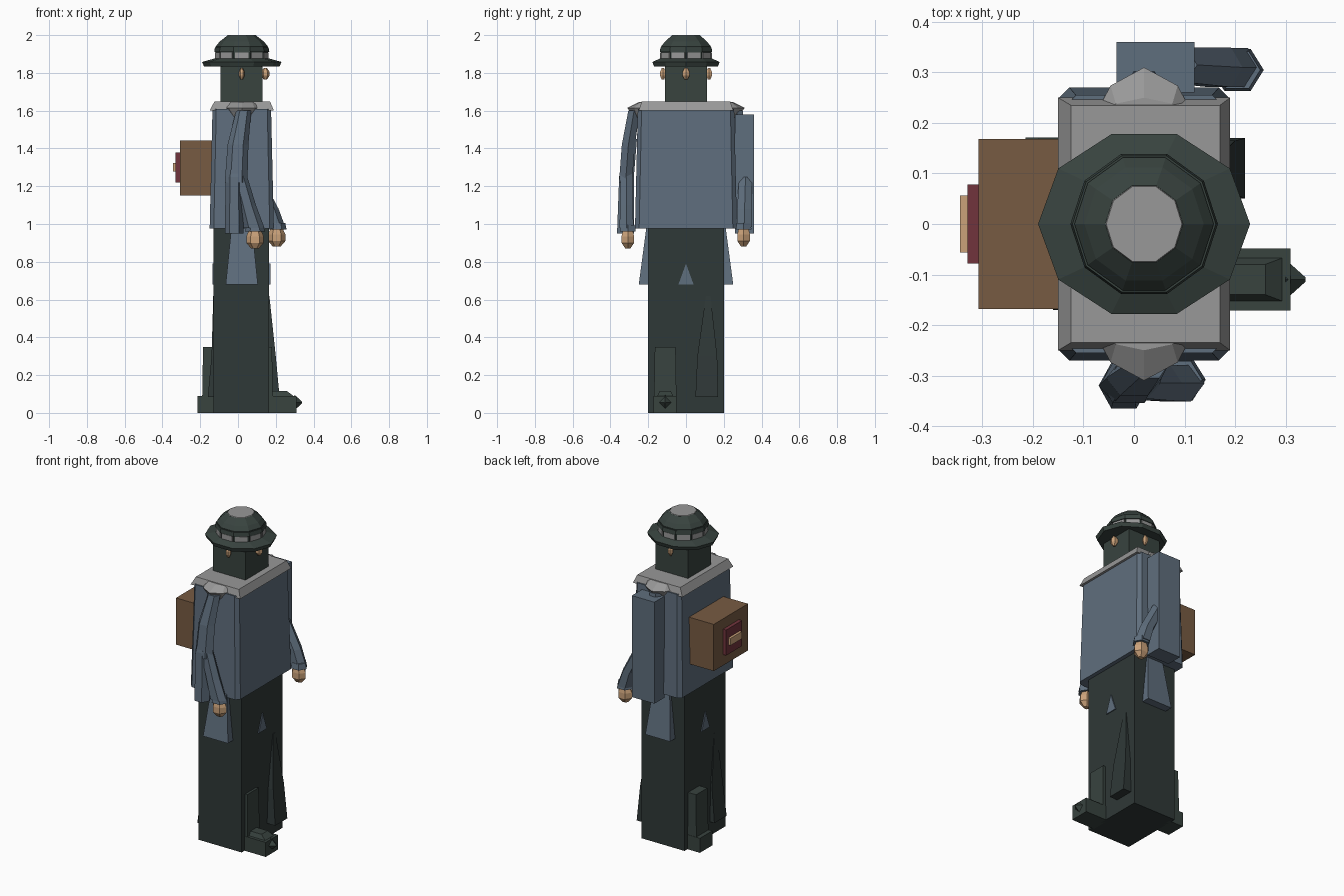
import bpy, bmesh, math
from mathutils import Vector

cube = bpy.data.objects.get("Cube")
if cube:
    bpy.data.objects.remove(cube)


def material(name, code):
    def linear(c):
        c /= 255
        return c / 12.92 if c < 0.04 else ((c + 0.055) / 1.055) ** 2.4
    rgb = [linear(c) for c in bytes.fromhex(code)] + [1]
    mat = bpy.data.materials.new(name)
    mat.use_nodes = True
    mat.diffuse_color = rgb
    mat.node_tree.nodes["Principled BSDF"].inputs["Base Color"].default_value = rgb
    return mat


DARK = material("charcoal green", "38433f")
BLACK = material("near black cloth", "2f3837")
BLUE = material("slate blue cloth", "5f6e7d")
GREY = material("pale grey", "989898")
SKIN = material("tan skin", "cba27a")
BROWN = material("brown leather", "775b42")
RED = material("dark red", "71343c")


def loft(name, rings, mat):
    """Skin a list of equal-length point rings and cap both ends."""
    bm = bmesh.new()
    loops = [[bm.verts.new(p) for p in ring] for ring in rings]
    n = len(loops[0])
    for a, b in zip(loops, loops[1:]):
        for i in range(n):
            j = (i + 1) % n
            bm.faces.new((a[i], a[j], b[j], b[i]))
    bm.faces.new(loops[0][::-1])
    bm.faces.new(loops[-1])
    bmesh.ops.recalc_face_normals(bm, faces=bm.faces)
    mesh = bpy.data.meshes.new(name)
    bm.to_mesh(mesh)
    bm.free()
    mesh.materials.append(mat)
    obj = bpy.data.objects.new(name, mesh)
    bpy.context.collection.objects.link(obj)
    return obj


def rect(x0, x1, y0, y1, z, cut=0):
    """Rectangle at height z, with optional cut corners."""
    if not cut:
        return [(x0, y0, z), (x1, y0, z), (x1, y1, z), (x0, y1, z)]
    return [(x0 + cut, y0, z), (x1 - cut, y0, z), (x1, y0 + cut, z), (x1, y1 - cut, z),
            (x1 - cut, y1, z), (x0 + cut, y1, z), (x0, y1 - cut, z), (x0, y0 + cut, z)]


def box(name, x0, x1, y0, y1, z0, z1, mat):
    return loft(name, [rect(x0, x1, y0, y1, z0), rect(x0, x1, y0, y1, z1)], mat)


def oval(cx, cy, rx, ry, z, n=10):
    return [(cx + rx * math.cos(i * math.tau / n), cy + ry * math.sin(i * math.tau / n), z)
            for i in range(n)]


def stack(name, cx, cy, profile, mat, n=10):
    """Oval rings given as (x radius, y radius, height)."""
    return loft(name, [oval(cx, cy, rx, ry, z, n) for rx, ry, z in profile], mat)


def sleeve(name, path, mat, n=6):
    """Faceted tube from (x, y, z, x radius, y radius) stations."""
    return loft(name, [oval(x, y, rx, ry, z, n) for x, y, z, rx, ry in path], mat)


MID = 0.02  # centre line of the body in x

# Trousers and coat
box("trousers", -0.13, 0.165, -0.2, 0.2, 0, 0.975, BLACK)
loft("coat_body", [rect(-0.15, 0.19, -0.27, 0.27, 0.975, 0.022),
                   rect(-0.135, 0.175, -0.255, 0.255, 1.61, 0.02)], BLUE)

# Coat tails at both sides, and split points front and back
for side, label in ((-1, "right"), (1, "left")):
    loft(label + "_coat_tail", [rect(-0.065, 0.105, side * 0.15, side * 0.25, 0.68),
                                rect(-0.035, 0.075, side * 0.15, side * 0.21, 0.98)], BLUE)
for x, label in ((0.167, "front"), (-0.132, "back")):
    loft(label + "_coat_point", [[(x + d, -0.04, 0.68), (x + d, 0.04, 0.68), (x + d, 0, 0.79)]
                                 for d in (-0.004, 0.004)], BLUE)

# Legs and shoes: one strides forward, the other trails
for s, label, reach, leg, slope in ((1, "front", 0.31, 0.185, 0.22), (-1, "back", -0.215, -0.19, -0.16)):
    y = -0.11 * s
    face = 0.15 if s > 0 else -0.115
    loft(label + "_shin", [rect(face, leg, y - 0.06, y + 0.06, 0.05),
                           rect(face, leg - 0.005 * s, y - 0.055, y + 0.055, 0.35)], DARK)
    loft(label + "_trouser_fold", [rect(face, slope, -y - 0.06, -y + 0.06, 0.085),
                                   rect(face, slope - 0.02 * s, -y - 0.05, -y + 0.055, 0.3),
                                   rect(face, face + 0.016 * s, -y - 0.005, -y + 0.02, 0.62)], BLACK)
    box(label + "_shoe", face, reach, y - 0.061, y + 0.061, 0, 0.09, DARK)
loft("shoe_upper", [rect(0.15, 0.3, -0.155, -0.065, 0.085), rect(0.15, 0.26, -0.14, -0.08, 0.115)], DARK)
loft("shoe_toe", [[(x, -0.11 + a * r, 0.055 + b * r) for a, b in ((1, 0), (0, 1), (-1, 0), (0, -1))]
                  for x, r in ((0.3, 0.04), (0.34, 0.004))], DARK)

# Collar with a pointed ruff over each shoulder
loft("collar", [rect(-0.15, 0.19, -0.25, 0.25, 1.6),
                rect(-0.125, 0.17, -0.235, 0.235, 1.648)], GREY)
for side, label in ((-1, "right"), (1, "left")):
    def frill(w, tip, z):
        return [(MID - w, side * 0.22, z), (MID - w * 0.7, side * (0.22 + tip * 0.6), z),
                (MID, side * (0.22 + tip), z), (MID + w * 0.7, side * (0.22 + tip * 0.6), z),
                (MID + w, side * 0.22, z)]
    loft(label + "_ruff", [frill(0.05, 0.05, 1.555), frill(0.095, 0.09, 1.615),
                           frill(0.08, 0.03, 1.645)], GREY)

# Right arm, hanging
sleeve("right_upper_arm", [(-0.01, -0.32, 1.22, 0.06, 0.04), (0.0, -0.305, 1.42, 0.055, 0.04),
                           (0.03, -0.275, 1.6, 0.04, 0.035)], BLUE)
sleeve("right_sleeve_drape", [(-0.02, -0.32, 0.95, 0.05, 0.052), (-0.02, -0.315, 1.25, 0.045, 0.045),
                              (0.0, -0.29, 1.45, 0.04, 0.035)], BLUE)
sleeve("right_forearm", [(0.085, -0.315, 0.98, 0.055, 0.042), (0.05, -0.315, 1.1, 0.045, 0.04),
                         (0.0, -0.315, 1.28, 0.04, 0.035)], BLUE)

# Left arm, with a squared sleeve and a forearm reaching forward
box("left_sleeve", -0.035, 0.12, 0.26, 0.36, 0.95, 1.58, BLUE)
sleeve("left_shoulder", [(0.02, 0.3, 1.2, 0.05, 0.045), (0.02, 0.27, 1.6, 0.04, 0.035)], BLUE)
sleeve("left_forearm", [(0.2, 0.31, 0.985, 0.05, 0.045), (0.17, 0.31, 1.08, 0.045, 0.045),
                        (0.08, 0.315, 1.25, 0.045, 0.04)], BLUE)

# Cuffs and hands
for label, x, y, z in (("right", 0.09, -0.308, 0.915), ("left", 0.205, 0.305, 0.925)):
    stack(label + "_cuff", x, y, [(0.052, 0.048, z + 0.045), (0.045, 0.042, z + 0.08)], BLUE, 6)
    stack(label + "_hand", x, y, [(0.02, 0.015, z - 0.045), (0.046, 0.038, z - 0.015),
                                  (0.046, 0.038, z + 0.02), (0.03, 0.03, z + 0.055)], SKIN, 6)

# Head with ears and nose
box("head", -0.092, 0.13, -0.112, 0.112, 1.63, 1.85, DARK)
for label, x, y, rx, ry in (("right_ear", MID, -0.122, 0.015, 0.018), ("left_ear", MID, 0.122, 0.015, 0.018),
                            ("nose", 0.145, 0, 0.022, 0.022)):
    stack(label, x, y, [(rx * 0.4, ry * 0.4, 1.765), (rx, ry, 1.785),
                        (rx, ry, 1.805), (rx * 0.4, ry * 0.4, 1.825)], SKIN, 6)

# Hat: brim, crown, pale band and pale top
stack("hat_brim", MID, 0, [(0.2, 0.178, 1.834), (0.21, 0.187, 1.858), (0.145, 0.145, 1.876)], DARK)
stack("hat_crown", MID, 0, [(0.138, 0.138, 1.86), (0.138, 0.138, 1.94),
                            (0.118, 0.118, 1.965), (0.077, 0.08, 1.997)], DARK)
stack("hat_rim", MID, 0, [(0.146, 0.146, 1.91), (0.142, 0.142, 1.935)], DARK)
stack("hat_top", MID, 0, [(0.077, 0.08, 1.996), (0.075, 0.078, 2.0)], GREY)
for i in range(10):
    a = (i + 0.5) * math.tau / 10
    out, along = Vector((math.cos(a), math.sin(a), 0)), Vector((-math.sin(a), math.cos(a), 0))
    corners = [(-0.036, 1.872), (0.036, 1.872), (0.036, 1.908), (-0.036, 1.908)]
    loft("hat_band_plate", [[Vector((MID, 0, z)) + out * r + along * w for w, z in corners]
                            for r in (0.13, 0.137)], GREY)

# Backpack with label and clasp
box("backpack", -0.308, -0.125, -0.168, 0.168, 1.152, 1.442, BROWN)
box("backpack_label", -0.33, -0.3, -0.078, 0.078, 1.22, 1.378, RED)
box("backpack_clasp", -0.345, -0.32, -0.056, 0.056, 1.278, 1.322, SKIN)
